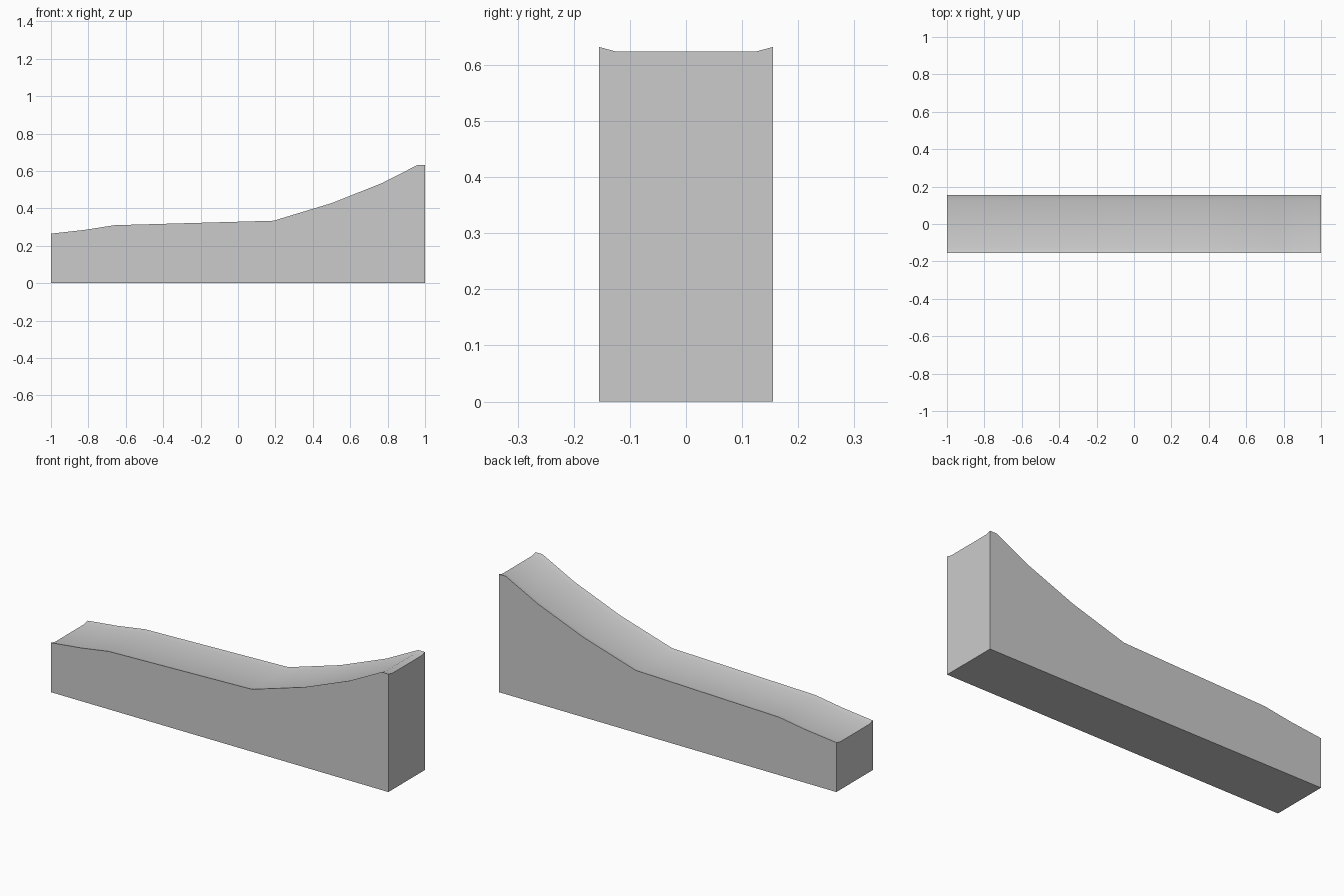
import bpy, bmesh, math

if "Cube" in bpy.data.objects:
    bpy.data.objects.remove(bpy.data.objects["Cube"])

# Side profile of the ramp's upper rim, from low end to high end (x, z)
RIM = [(-1.0, 0.265), (-0.82, 0.285), (-0.66, 0.31), (0.19, 0.334),
       (0.5, 0.428), (0.77, 0.535), (0.96, 0.632), (1.0, 0.632)]
HALF_WIDTH, HALF_FLOOR, LIP = 0.155, 0.125, 0.008


def section(bm, x, z):
    """One cross-section: flat base, upright sides, shallow trough on top."""
    pts = [(-HALF_WIDTH, 0), (HALF_WIDTH, 0), (HALF_WIDTH, z),
           (HALF_FLOOR, z - LIP), (-HALF_FLOOR, z - LIP), (-HALF_WIDTH, z)]
    return [bm.verts.new((x, y, h)) for y, h in pts]


# Ramp block: sections bridged along x and capped at both ends
bm = bmesh.new()
rings = [section(bm, x, z) for x, z in RIM]
for a, b in zip(rings, rings[1:]):
    for i in range(len(a)):
        j = (i + 1) % len(a)
        bm.faces.new((a[i], a[j], b[j], b[i]))
bm.faces.new(rings[0])
bm.faces.new(rings[-1])
bmesh.ops.recalc_face_normals(bm, faces=bm.faces)

mesh = bpy.data.meshes.new("ramp")
bm.to_mesh(mesh)
bm.free()
ramp = bpy.data.objects.new("ramp", mesh)
bpy.context.collection.objects.link(ramp)

# Soft trough surface, crisp outer edges
bpy.context.view_layer.objects.active = ramp
ramp.select_set(True)
bpy.ops.object.shade_smooth_by_angle(angle=math.radians(35))
